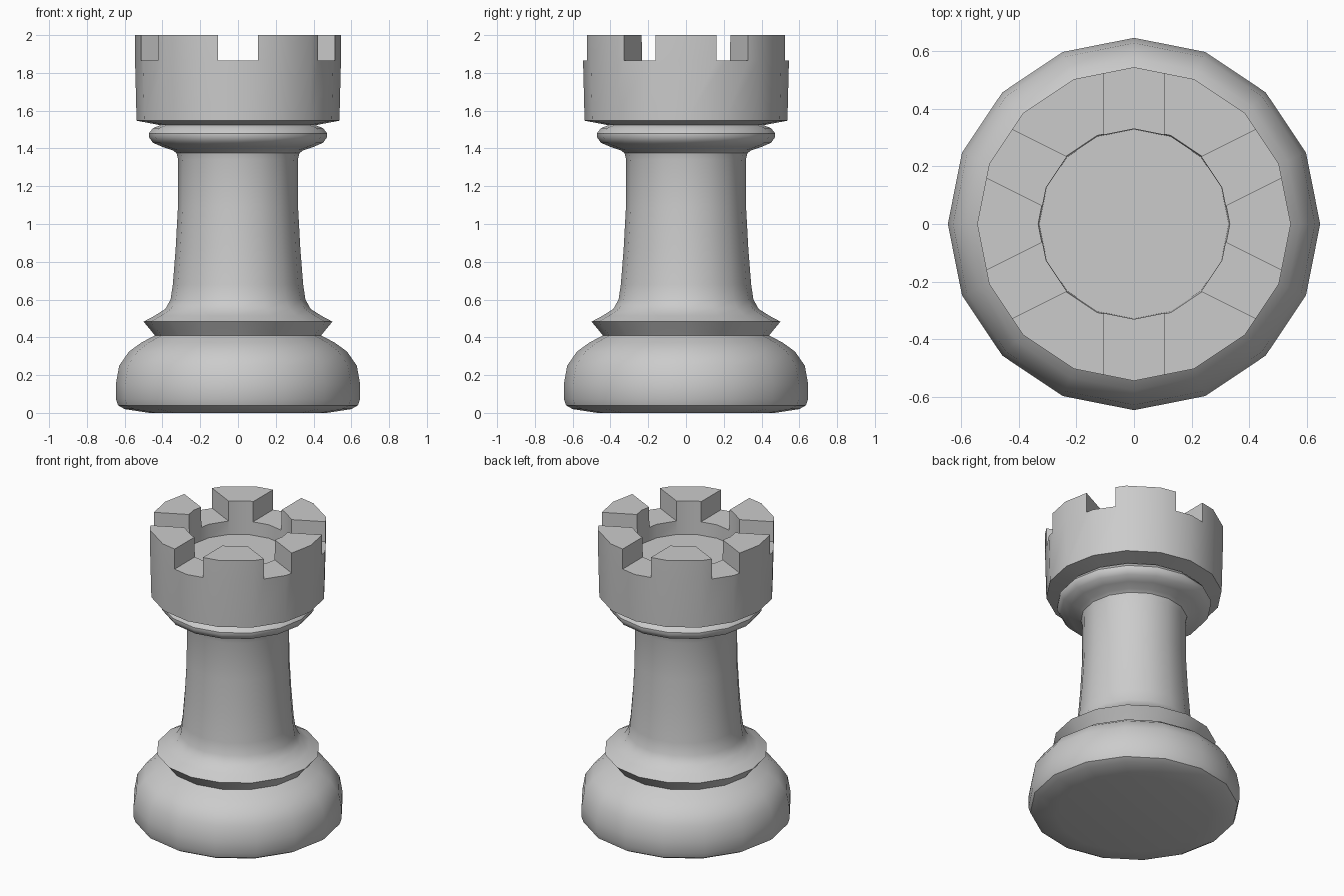
import bpy, bmesh, math

if "Cube" in bpy.data.objects:
    bpy.data.objects.remove(bpy.data.objects["Cube"])

SIDES = 16

# Light grey finish
grey = bpy.data.materials.new("light grey")
grey.diffuse_color = (0.6, 0.6, 0.6, 1)
grey.use_nodes = True
grey.node_tree.nodes["Principled BSDF"].inputs["Base Color"].default_value = grey.diffuse_color

# Outline (radius, height) from the underside up, over the rim and into the bowl
PROFILE = [
    (0, 0), (0.47, 0.008), (0.60, 0.02), (0.635, 0.04), (0.647, 0.075),   # foot
    (0.647, 0.15), (0.629, 0.25), (0.577, 0.325), (0.51, 0.373), (0.44, 0.41),
    (0.452, 0.425), (0.50, 0.483),                                        # flared ring
    (0.44, 0.515), (0.385, 0.55), (0.357, 0.60), (0.345, 0.68),           # shaft
    (0.33, 0.87), (0.318, 1.09), (0.317, 1.34), (0.325, 1.375), (0.345, 1.39),
    (0.40, 1.408), (0.45, 1.43), (0.472, 1.46), (0.472, 1.48),            # collar
    (0.45, 1.508), (0.41, 1.523),
    (0.537, 1.547), (0.545, 1.865), (0.545, 2.0),                         # crown
    (0.333, 2.0), (0.329, 1.775), (0, 1.775),                             # bowl
]


def new_object(name, bm):
    bmesh.ops.recalc_face_normals(bm, faces=bm.faces)
    mesh = bpy.data.meshes.new(name)
    bm.to_mesh(mesh)
    bm.free()
    obj = bpy.data.objects.new(name, mesh)
    bpy.context.collection.objects.link(obj)
    return obj


def lathe(name, profile):
    bm = bmesh.new()
    rings = []
    for r, z in profile:
        if r == 0:
            continue
        rings.append([bm.verts.new((r * math.cos(2 * math.pi * i / SIDES),
                                    r * math.sin(2 * math.pi * i / SIDES), z))
                      for i in range(SIDES)])
    for low, high in zip(rings, rings[1:]):
        for i in range(SIDES):
            j = (i + 1) % SIDES
            bm.faces.new((low[i], low[j], high[j], high[i]))
    bm.faces.new(rings[0])
    bm.faces.new(rings[-1])
    # Lower the whole piece so that the underside rests on the ground
    for v in rings[0]:
        v.co.z = 0
    return new_object(name, bm)


def prism(name, outline, z0, z1):
    bm = bmesh.new()
    low = [bm.verts.new((x, y, z0)) for x, y in outline]
    high = [bm.verts.new((x, y, z1)) for x, y in outline]
    bm.faces.new(low)
    bm.faces.new(high)
    n = len(outline)
    for i in range(n):
        j = (i + 1) % n
        bm.faces.new((low[i], low[j], high[j], high[i]))
    return new_object(name, bm)


tower = lathe("tower_piece", PROFILE)
tower.data.materials.append(grey)

# Six battlement gaps: front and back, plus four slanted ones mirrored around
gaps = []
for s in (1, -1):
    gaps.append([(-0.105, 0.22 * s), (0.105, 0.22 * s), (0.105, 0.8 * s), (-0.105, 0.8 * s)])
dx, dy = 0.894, 0.448
a, b = (0.236, 0.2345), (0.3207, 0.065)
slanted = [(a[0] - 0.07 * dx, a[1] - 0.07 * dy), (a[0] + 0.5 * dx, a[1] + 0.5 * dy),
           (b[0] + 0.5 * dx, b[1] + 0.5 * dy), (b[0] - 0.07 * dx, b[1] - 0.07 * dy)]
for sx in (1, -1):
    for sy in (1, -1):
        gaps.append([(x * sx, y * sy) for x, y in slanted])

bpy.context.view_layer.objects.active = tower
tower.select_set(True)
for outline in gaps:
    cutter = prism("gap_cutter", outline, 1.865, 2.2)
    cutter.hide_render = True
    mod = tower.modifiers.new("gap", 'BOOLEAN')
    mod.operation = 'DIFFERENCE'
    mod.solver = 'EXACT'
    mod.object = cutter
    bpy.ops.object.modifier_apply(modifier=mod.name)
    bpy.data.objects.remove(cutter)

# Smooth sides with crisp rims
bpy.ops.object.shade_smooth_by_angle(angle=math.radians(36))
